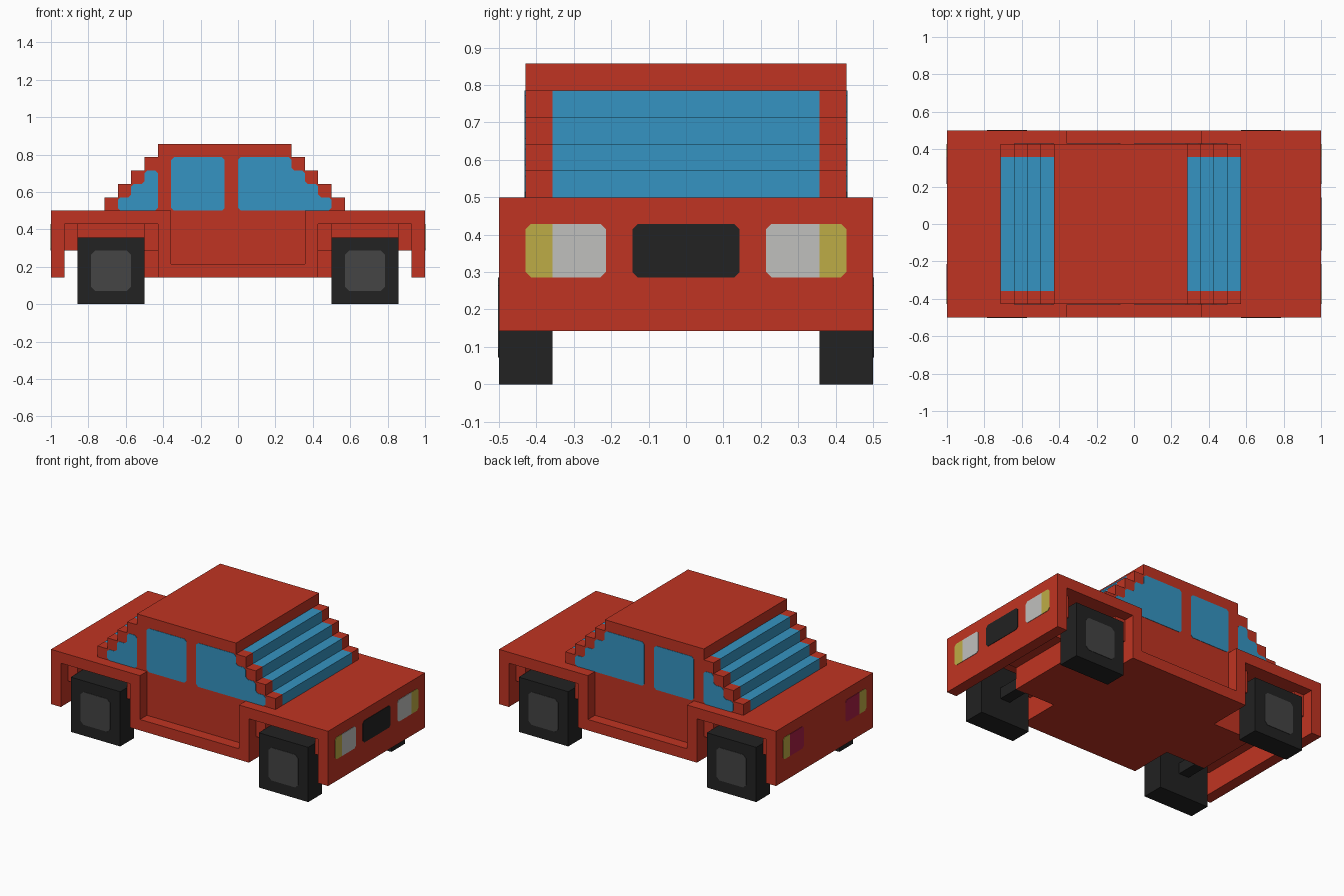
import bpy, bmesh
from mathutils import Vector

if "Cube" in bpy.data.objects:
    bpy.data.objects.remove(bpy.data.objects["Cube"], do_unlink=True)

U = 1 / 14        # block size of the model
T = 0.035         # plate thickness in blocks


def material(name, rgb):
    m = bpy.data.materials.new(name)
    m.use_nodes = True
    m.diffuse_color = (*rgb, 1)
    bsdf = m.node_tree.nodes["Principled BSDF"]
    bsdf.inputs["Base Color"].default_value = (*rgb, 1)
    bsdf.inputs["Roughness"].default_value = 0.8
    return m


RED = material("red paint", (0.527, 0.034, 0.016))
BLUE = material("blue glass", (0.036, 0.296, 0.539))
BLACK = material("black rubber", (0.016, 0.016, 0.016))
GREY = material("grey hub", (0.058, 0.058, 0.058))
WHITE = material("white lamp", (0.527, 0.527, 0.515))
YELLOW = material("yellow indicator", (0.515, 0.413, 0.061))
MAROON = material("maroon tail lamp", (0.40, 0.013, 0.061))


def prism(name, outline, a, b, mat, axis="y"):
    """Extrude an outline (in blocks) along an axis from a to b."""
    bm = bmesh.new()

    def place(p, d):
        v = (p[0], d, p[1]) if axis == "y" else (d, p[0], p[1])
        return bm.verts.new(Vector(v) * U)
    face = bm.faces.new([place(p, a) for p in outline])
    ext = bmesh.ops.extrude_face_region(bm, geom=[face])
    step = Vector((0, b - a, 0) if axis == "y" else (b - a, 0, 0)) * U
    bmesh.ops.translate(bm, vec=step, verts=[g for g in ext["geom"] if isinstance(g, bmesh.types.BMVert)])
    bmesh.ops.recalc_face_normals(bm, faces=bm.faces)
    me = bpy.data.meshes.new(name)
    bm.to_mesh(me)
    bm.free()
    me.materials.append(mat)
    ob = bpy.data.objects.new(name, me)
    bpy.context.collection.objects.link(ob)
    return ob


def rect(x0, x1, z0, z1):
    return [(x0, z0), (x1, z0), (x1, z1), (x0, z1)]


def chamfer(outline, c, seam=None):
    """Cut every corner of an outline, except those on the seam."""
    out = []
    for i, p in enumerate(outline):
        if p[0] == seam:
            out.append(p)
            continue
        p = Vector(p)
        for q in (outline[i - 1], outline[(i + 1) % len(outline)]):
            out.append(tuple(p + (Vector(q) - p).normalized() * c))
    return out


def stairs(left, right, z0, n_left, n_right):
    """Outline with steps one block deep rising on both sides."""
    pts = []
    for i in range(n_right):
        pts += [(right - i, z0 + i), (right - i, z0 + i + 1)]
    for i in reversed(range(n_left)):
        pts += [(left + i, z0 + i + 1), (left + i, z0 + i)]
    return pts


def symmetric(half):
    """Complete a left-to-right half outline by mirroring it."""
    return half + [(-x, z) for x, z in reversed(half)]


# Lower body: central keel, wheel wells and outer fenders with recessed doors
keel = symmetric([(-14, 7), (-14, 2), (-13, 2), (-13, 4), (-10, 4), (-10, 2)])
well = symmetric([(-14, 7), (-14, 2), (-13, 2), (-13, 4), (-12, 4), (-12, 6),
                  (-7, 6), (-7, 4), (-6, 4), (-6, 2)])
fender = [(-14, 7), (-14, 2), (-13, 2), (-13, 6), (-6, 6), (-6, 2),
          (6, 2), (6, 6), (13, 6), (13, 2), (14, 2), (14, 7),
          (5, 7), (5, 3), (-5, 3), (-5, 7)]
prism("body_keel", keel, -3, 3, RED)

# Cabin: stepped glass, red pillars beside it, roof slab on top
cabin = stairs(-10, 8, 7, 4, 4)
prism("windscreens", cabin, -5, 5, BLUE)
prism("roof", rect(-6, 4, 11, 12), -6, 6, RED)

# Side window outlines
windows = {
    "rear_quarter_window": [(-6, 7), (-6, 10), (-7, 10), (-7, 9), (-8, 9), (-8, 8), (-9, 8), (-9, 7)],
    "rear_door_window": rect(-5, -1, 7, 11),
    "front_door_window": [(0, 7)] + stairs(0, 7, 7, 0, 4) + [(0, 11)],
}

for s, side in ((-1, "right"), (1, "left")):
    prism(f"wheel_well_{side}", well, 3 * s, 6 * s, RED)
    prism(f"fender_{side}", fender, 6 * s, 7 * s, RED)
    prism(f"pillars_{side}", cabin, 5 * s, 6 * s, RED)
    for name, outline in windows.items():
        prism(f"{name}_{side}", chamfer(outline, 0.2), 6 * s, (6 + T) * s, BLUE)

    # Wheels with hub plates and axle stubs
    for e, end in ((-1, "rear"), (1, "front")):
        x = 9.5 * e
        prism(f"{end}_wheel_{side}", rect(x - 2.5, x + 2.5, 0, 5), 5 * s, 7 * s, BLACK)
        prism(f"{end}_hub_{side}", chamfer(rect(x - 1.5, x + 1.5, 1, 4), 0.3), 7 * s, (7 + T) * s, GREY)
        prism(f"{end}_axle_{side}", rect(x - 0.5, x + 0.5, 2, 3), 3 * s, 5 * s, BLACK)

        # Lamps: indicator outside, main lamp inside
        prism(f"{end}_indicator_{side}", chamfer(rect(5 * s, 6 * s, 4, 6), 0.2, 5 * s),
              14 * e, (14 + T) * e, YELLOW, "x")
        prism(f"{end}_lamp_{side}", chamfer(rect(3 * s, 5 * s, 4, 6), 0.2, 5 * s),
              14 * e, (14 + T) * e, WHITE if e > 0 else MAROON, "x")

# Front grille
prism("grille", chamfer(rect(-2, 2, 4, 6), 0.2), 14, 14 + T, BLACK, "x")
